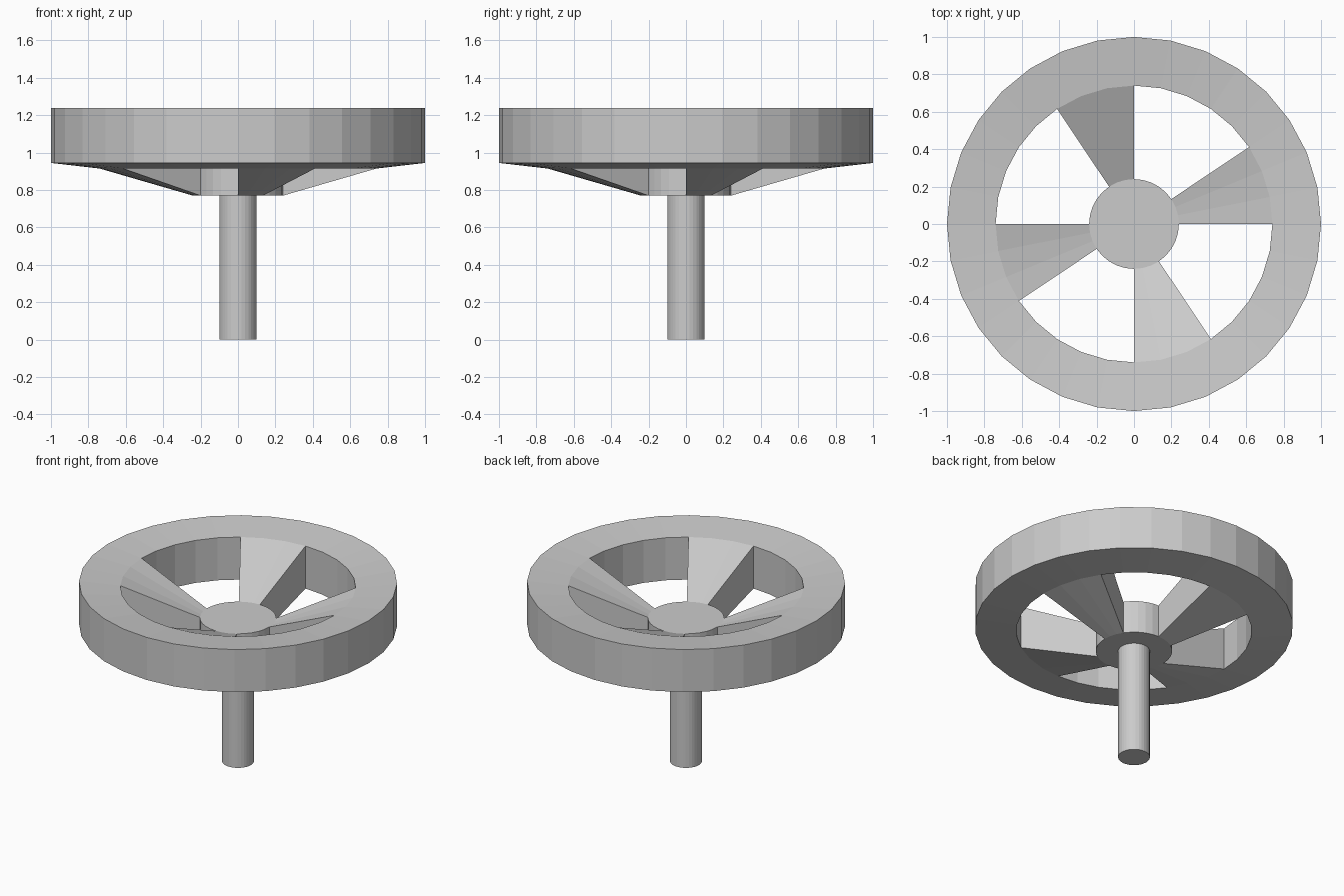
import bpy
import bmesh
from math import cos, sin, tau

SIDES = 32
# Radius, underside height and top height of the dished wheel
HUB = (0.24, 0.77, 0.995)
RIM_INNER = (0.74, 0.915, 1.21)
RIM_OUTER = (1.0, 0.945, 1.24)

if "Cube" in bpy.data.objects:
    bpy.data.objects.remove(bpy.data.objects["Cube"])

grey = bpy.data.materials.new("plain grey")
grey.use_nodes = True
grey.diffuse_color = (0.6, 0.6, 0.6, 1)
grey.node_tree.nodes["Principled BSDF"].inputs["Base Color"].default_value = grey.diffuse_color


def finish(bm, name):
    bmesh.ops.recalc_face_normals(bm, faces=bm.faces)
    mesh = bpy.data.meshes.new(name)
    bm.to_mesh(mesh)
    bm.free()
    mesh.materials.append(grey)
    obj = bpy.data.objects.new(name, mesh)
    bpy.context.collection.objects.link(obj)
    return obj


def ring(bm, radius, z):
    return [bm.verts.new((radius * cos(tau * i / SIDES), radius * sin(tau * i / SIDES), z))
            for i in range(SIDES)]


# Wheel: hub disc, four wedge spokes and rim joined in one closed body
bm = bmesh.new()
rings = [[ring(bm, r, z) for z in (low, high)] for r, low, high in (HUB, RIM_INNER, RIM_OUTER)]
hub, inner, outer = rings


def is_spoke(i):
    return i % (SIDES // 4) < 3


def bridge(a, b, i):
    j = (i + 1) % SIDES
    bm.faces.new((a[i], a[j], b[j], b[i]))


for level in (0, 1):
    bm.faces.new(hub[level])
for i in range(SIDES):
    bridge(outer[0], outer[1], i)
    for level in (0, 1):
        bridge(inner[level], outer[level], i)
        if is_spoke(i):
            bridge(hub[level], inner[level], i)
    if not is_spoke(i):
        # Walls around each opening
        bridge(hub[0], hub[1], i)
        bridge(inner[0], inner[1], i)
    if is_spoke(i) != is_spoke(i - 1):
        # Radial side of a spoke
        bm.faces.new((hub[0][i], inner[0][i], inner[1][i], hub[1][i]))
finish(bm, "wheel")

# Shaft under the hub
bm = bmesh.new()
low, high = ring(bm, 0.1, 0), ring(bm, 0.1, HUB[1])
bm.faces.new(low)
bm.faces.new(high)
for i in range(SIDES):
    bridge(low, high, i)
finish(bm, "shaft")
